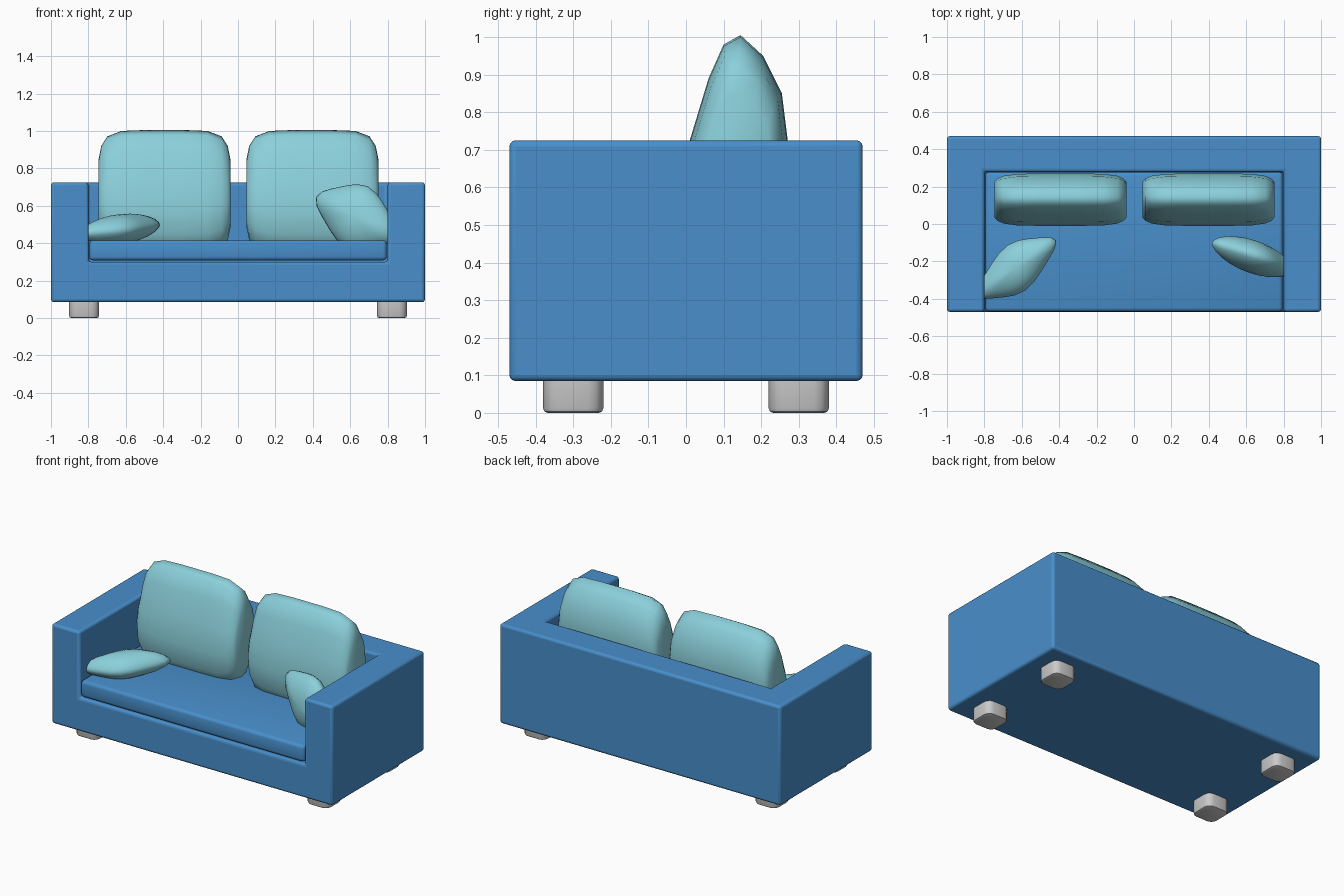
import bpy, bmesh
from math import hypot, pi, radians
from mathutils import Matrix, Vector

if "Cube" in bpy.data.objects:
    bpy.data.objects.remove(bpy.data.objects["Cube"])


def material(name, rgb):
    m = bpy.data.materials.new(name)
    m.diffuse_color = (*rgb, 1)
    m.use_nodes = True
    m.node_tree.nodes["Principled BSDF"].inputs["Base Color"].default_value = m.diffuse_color
    return m


BLUE = material("blue fabric", (0.065, 0.275, 0.60))
AQUA = material("aqua fabric", (0.26, 0.63, 0.71))


def finish(name, bm, mat=None, angle=40):
    bmesh.ops.recalc_face_normals(bm, faces=bm.faces)
    me = bpy.data.meshes.new(name)
    bm.to_mesh(me)
    bm.free()
    ob = bpy.data.objects.new(name, me)
    bpy.context.collection.objects.link(ob)
    if mat:
        me.materials.append(mat)
    bpy.ops.object.select_all(action='DESELECT')
    ob.select_set(True)
    bpy.context.view_layer.objects.active = ob
    bpy.ops.object.shade_smooth_by_angle(angle=radians(angle))
    return ob


def box(lo, hi):
    bm = bmesh.new()
    lo, hi = Vector(lo), Vector(hi)
    bmesh.ops.create_cube(bm, size=1, matrix=Matrix.Translation((lo + hi) / 2)
                          @ Matrix.Diagonal((*(hi - lo), 1)))
    return bm


def round_edges(bm, width, segments=3, only=lambda e: True):
    edges = [e for e in bm.edges if e.calc_face_angle(0) > 0.5 and only(e)]
    bmesh.ops.bevel(bm, geom=edges, offset=width, segments=segments,
                    profile=0.5, affect='EDGES')


# Frame: back and front-rail footprints raised to their heights as one solid
bm = bmesh.new()
xs, ys = (-1, -0.8, 0.8, 1), (-0.47, 0.28, 0.47)
grid = [[bm.verts.new((x, y, 0.085)) for x in xs] for y in ys]
cells = {(i, j): bm.faces.new((grid[j][i], grid[j][i + 1], grid[j + 1][i + 1], grid[j + 1][i]))
         for j in range(2) for i in range(3)}
floor = list(cells.values())
well = cells[(1, 0)].calc_center_median().copy()
top = bmesh.ops.extrude_face_region(bm, geom=floor, use_keep_orig=True)["geom"]
for v in top:
    if isinstance(v, bmesh.types.BMVert):
        v.co.z = 0.30
# walls (arms and back) rise from the seat base
walls = [f for f in top if isinstance(f, bmesh.types.BMFace)
         and (f.calc_center_median().xy - well.xy).length > 0.01]
rise = bmesh.ops.extrude_face_region(bm, geom=walls)["geom"]
for v in rise:
    if isinstance(v, bmesh.types.BMVert):
        v.co.z = 0.725
bmesh.ops.delete(bm, geom=[f for f in walls if f.is_valid], context='FACES_ONLY')
bmesh.ops.recalc_face_normals(bm, faces=bm.faces)
bmesh.ops.dissolve_limit(bm, angle_limit=0.01, verts=bm.verts, edges=bm.edges)
frame = finish("frame", bm, BLUE)
bev = frame.modifiers.new("soft edges", 'BEVEL')
bev.width, bev.segments, bev.limit_method = 0.016, 3, 'ANGLE'

# Seat cushion
bm = box((-0.795, -0.468, 0.308), (0.795, 0.278, 0.415))
round_edges(bm, 0.02)
finish("seat_cushion", bm, BLUE)

# Feet with rounded corners
for side, sx in (("left", -1), ("right", 1)):
    for place, sy in (("front", -1), ("back", 1)):
        x, y = 0.823 * sx, 0.30 * sy
        bm = box((x - 0.08, y - 0.08, 0), (x + 0.08, y + 0.08, 0.10))
        round_edges(bm, 0.04, 3, lambda e: abs(e.verts[0].co.z - e.verts[1].co.z) > 0.05)
        round_edges(bm, 0.012, 2, lambda e: max(v.co.z for v in e.verts) < 0.01)
        finish(f"{place}_{side}_foot", bm)

# Back cushions: a plump side profile (y, z) lofted across the width
PROFILE = [(0.145, 1.005), (0.10, 0.98), (0.06, 0.89), (0.01, 0.725), (-0.01, 0.58),
           (0.0, 0.45), (0.04, 0.37), (0.11, 0.33), (0.17, 0.35), (0.225, 0.43),
           (0.26, 0.57), (0.27, 0.73), (0.255, 0.85), (0.205, 0.95)]
SECTIONS = [(0.353, 0.68, 0.53), (0.338, 0.80, 0.75), (0.305, 0.91, 0.90),
            (0.23, 0.985, 0.985), (0.10, 1, 1)]
SECTIONS = [(-x, a, b) for x, a, b in SECTIONS] + SECTIONS[::-1]
for side, cx in (("left", -0.393), ("right", 0.398)):
    bm = bmesh.new()
    rings = [[bm.verts.new((cx + x, 0.13 + (y - 0.13) * a, 0.667 + (z - 0.667) * b))
              for y, z in PROFILE] for x, a, b in SECTIONS]
    n = len(PROFILE)
    for r, s in zip(rings, rings[1:]):
        for k in range(n):
            bm.faces.new((r[k], r[(k + 1) % n], s[(k + 1) % n], s[k]))
    bm.faces.new(rings[0])
    bm.faces.new(rings[-1])
    finish(f"{side}_back_cushion", bm, AQUA, 75)


# Throw pillows: squared, lens-like ball placed by centre and three half axes
def pillow(name, centre, u, v, w):
    bm = bmesh.new()
    bmesh.ops.create_uvsphere(bm, u_segments=24, v_segments=12, radius=1)
    for p in bm.verts:
        x, y, z = p.co
        r = hypot(x, y)
        if r > 1e-5:
            k = r / (abs(x) ** 4 + abs(y) ** 4) ** 0.25
            x, y = x * k, y * k
        p.co = Vector(centre) + Vector(u) * x + Vector(v) * y + Vector(w) * z * abs(z) ** 0.2
    finish(name, bm, AQUA, 75)


pillow("left_throw_pillow", (-0.63, -0.235, 0.475),
       (0.155, 0.015, 0.012), (0.10, 0.16, 0.015), (0.0, 0.0, 0.08))
pillow("right_throw_pillow", (0.635, -0.175, 0.54),
       (0.165, -0.05, 0.035), (-0.095, 0.04, 0.16), (-0.02, -0.085, 0.0))
